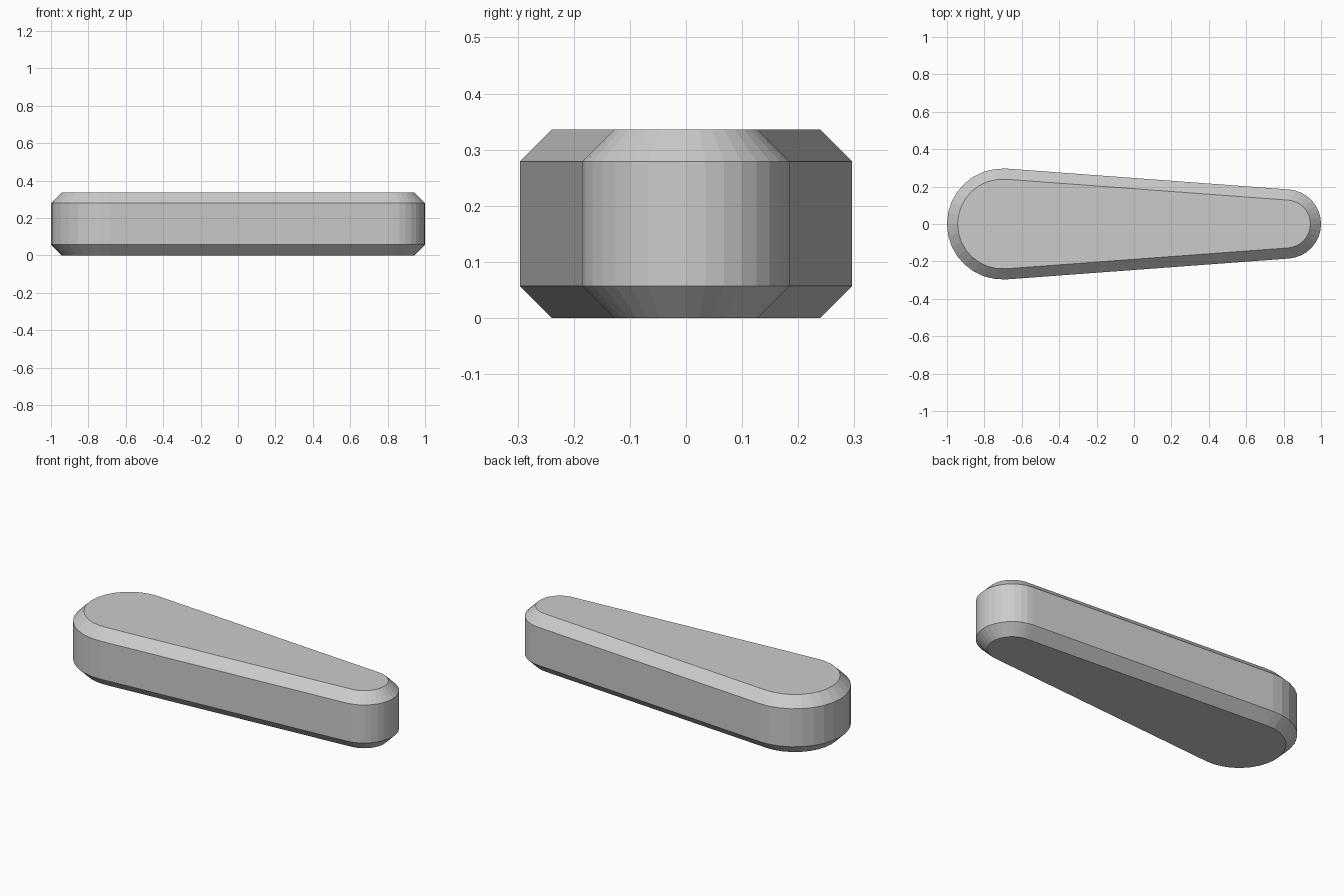
import bpy, bmesh, math

if "Cube" in bpy.data.objects:
    bpy.data.objects.remove(bpy.data.objects["Cube"])

BIG, SMALL = (-0.703, 0.297), (0.815, 0.185)   # centre x, radius of each rounded end
HEIGHT, CHAMFER, SEGS = 0.336, 0.057, 16
TILT = math.asin((BIG[1] - SMALL[1]) / (SMALL[0] - BIG[0]))  # slope of the tapered sides


def outline(inset):
    """Tapered slot outline: two arcs joined by tangent sides."""
    half = math.pi / 2 - TILT
    pts = []
    for (cx, r), start, sweep in ((SMALL, -half, 2 * half),
                                  (BIG, half, 2 * math.pi - 2 * half)):
        for i in range(SEGS + 1):
            a = start + sweep * i / SEGS
            pts.append((cx + (r - inset) * math.cos(a), (r - inset) * math.sin(a)))
    return pts


# Tapered bar with chamfered top and bottom rims
bm = bmesh.new()
rings = []
for z, inset in ((0, CHAMFER), (CHAMFER, 0), (HEIGHT - CHAMFER, 0), (HEIGHT, CHAMFER)):
    rings.append([bm.verts.new((x, y, z)) for x, y in outline(inset)])
for low, high in zip(rings, rings[1:]):
    n = len(low)
    for i in range(n):
        j = (i + 1) % n
        bm.faces.new((low[i], low[j], high[j], high[i]))
bm.faces.new(rings[0][::-1])
bm.faces.new(rings[-1])

mesh = bpy.data.meshes.new("tapered_bar")
bm.to_mesh(mesh)
bm.free()
bpy.context.collection.objects.link(bpy.data.objects.new("tapered_bar", mesh))
